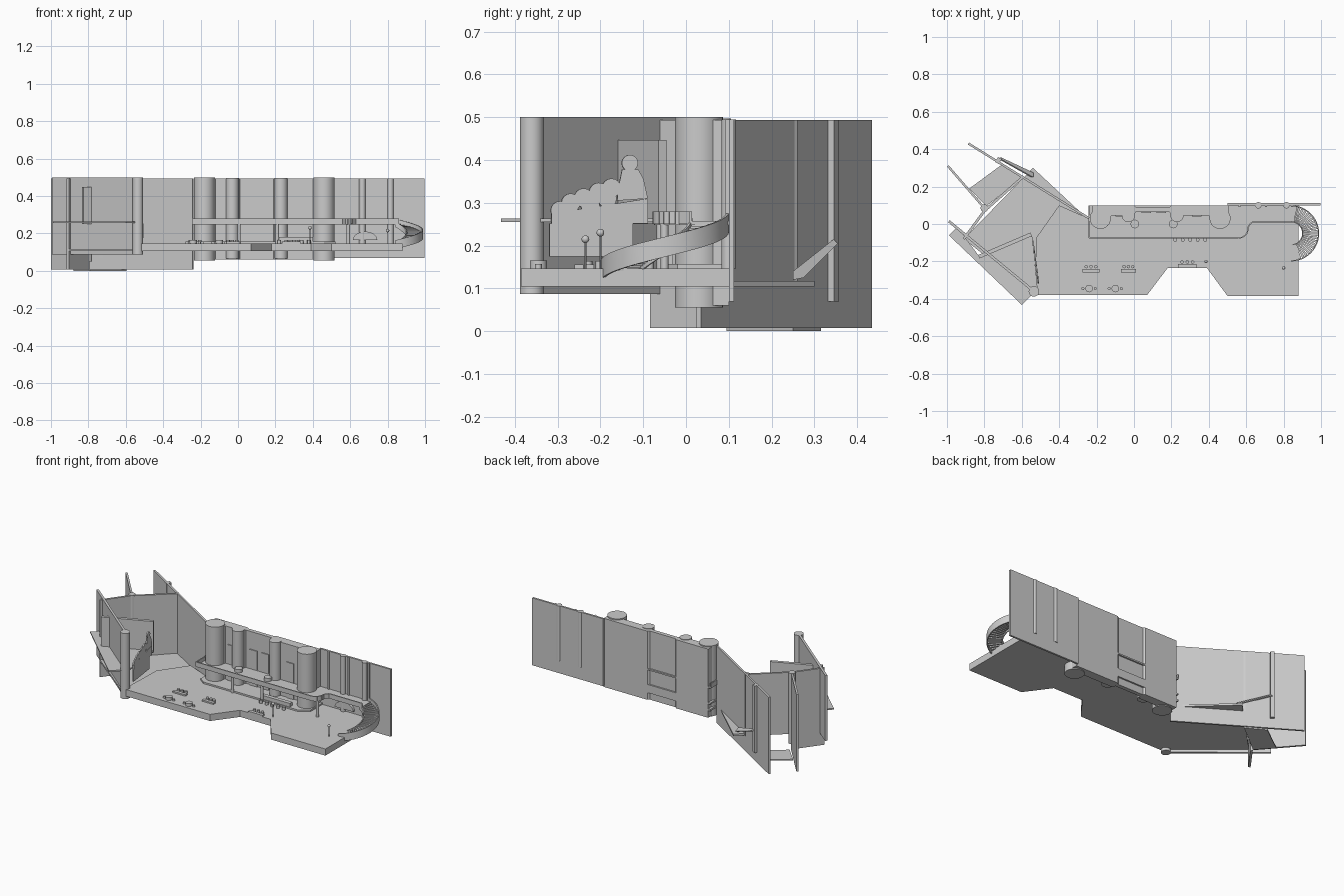
import bpy, bmesh, math
from mathutils import Vector

if "Cube" in bpy.data.objects:
    bpy.data.objects.remove(bpy.data.objects["Cube"])


def finish(name, bm):
    bmesh.ops.recalc_face_normals(bm, faces=bm.faces)
    me = bpy.data.meshes.new(name)
    bm.to_mesh(me)
    bm.free()
    ob = bpy.data.objects.new(name, me)
    bpy.context.collection.objects.link(ob)
    return ob


def extrude(bm, pts, vec):
    f = bm.faces.new([bm.verts.new(p) for p in pts])
    r = bmesh.ops.extrude_face_region(bm, geom=[f], use_keep_orig=True)
    bmesh.ops.translate(bm, vec=vec, verts=[v for v in r["geom"] if isinstance(v, bmesh.types.BMVert)])


def prism(name, pts, z0, z1):
    bm = bmesh.new()
    extrude(bm, [(x, y, z0) for x, y in pts], (0, 0, z1 - z0))
    return finish(name, bm)


def box(name, x0, x1, y0, y1, z0, z1):
    return prism(name, [(x0, y0), (x1, y0), (x1, y1), (x0, y1)], z0, z1)


def wall(name, a, b, t, z0, z1):
    a, b = Vector(a), Vector(b)
    d = (b - a).normalized()
    n = Vector((-d.y, d.x)) * t / 2
    return prism(name, [a - n, b - n, b + n, a + n], z0, z1)


def smooth(ob):
    bpy.ops.object.select_all(action='DESELECT')
    ob.select_set(True)
    bpy.context.view_layer.objects.active = ob
    bpy.ops.object.shade_smooth_by_angle(angle=math.radians(35))


def cyl(name, x, y, r, z0, z1, n=32):
    pts = [(x + r * math.cos(2 * math.pi * i / n), y + r * math.sin(2 * math.pi * i / n)) for i in range(n)]
    ob = prism(name, pts, z0, z1)
    smooth(ob)
    return ob


def rail(name, pts, t, z0, z1):
    for i, (a, b) in enumerate(zip(pts, pts[1:])):
        wall(f"{name}_{i}", a, b, t, z0, z1)


# floor: thin base plate and raised deck with a notched front
front = [(-.53, -.38), (.07, -.38), (.18, -.235), (.39, -.235), (.5, -.385), (.88, -.385)]
prism("base_floor", front + [(.88, .1), (-.24, .1), (-.24, .02), (-.54, .3), (-.91, -.08)], .105, .117)
prism("raised_deck", front + [(.88, .1), (-.22, .1), (-.22, .02), (-.4, .1), (-.52, -.07)], .117, .147)

# long angled wall, cross wall and backstage walls
wall("long_wall", (-.24, .03), (-.885, .43), .012, .008, .493)
wall("left_front_wall", (-.99, .015), (-.535, -.36), .014, .087, .5)
cyl("corner_column", -.535, -.36, .028, .087, .5)
wall("cross_wall_outer", (-.91, -.08), (-.8, .07), .014, .008, .493)
wall("cross_wall_inner", (-.8, .07), (-.59, .255), .014, .105, .493)
wall("fin_wall", (-.995, .31), (-.8, .085), .012, .008, .493)
cyl("fin_post", -.8, .085, .02, .05, .497)
prism("backstage_floor", [(-.71, .315), (-.595, .25), (-.79, .095), (-.88, .19)], 0, .008)
wall("wall_rib", (-.735, .345), (-.715, .333), .03, .07, .493)

# slanted brace outside the long wall
bm = bmesh.new()
extrude(bm, [(-.55, .25, .12), (-.55, .275, .125), (-.72, .355, .205), (-.72, .345, .215), (-.55, .25, .14)], (.012, 0, 0))
finish("slanted_brace", bm)

# theatre terrace on the left with a partition and viewer silhouettes
prism("terrace", [(-.99, -.06), (-.6, -.432), (-.515, -.35), (-.545, -.06), (-.83, -.17), (-.945, -.015)], .255, .263)
wall("partition", (-.83, -.175), (-.55, -.055), .02, .25, .447)
A, B = Vector((-.545, -.09)), Vector((-.515, -.315))
side = Vector((.008, .001, 0))


def panel(name, prof):
    bm = bmesh.new()
    pts = []
    for y, z in prof:
        p = A.lerp(B, (y - A.y) / (B.y - A.y))
        pts.append((p.x, p.y, z))
    extrude(bm, pts, side)
    finish(name, bm)


def disc(y, z, r, n=16):
    return [(y + r * math.cos(2 * math.pi * i / n), z + r * math.sin(2 * math.pi * i / n)) for i in range(n)]


panel("seating_parapet", [(-.32, .175), (-.125, .175), (-.125, .252), (-.32, .252)])
panel("seating_bank", [(-.315, .252), (-.09, .252), (-.09, .31), (-.315, .275)])
panel("standing_viewer", [(-.162, .305), (-.09, .31), (-.1, .355), (-.112, .378), (-.15, .378), (-.158, .34)])
panel("standing_head", disc(-.132, .393, .019))
for i, (y, z) in enumerate([(-.295, .282), (-.27, .3), (-.24, .312), (-.205, .325), (-.175, .335), (-.185, .31), (-.225, .295)]):
    panel(f"seated_viewer_{i}", disc(y, z, .022))

# main building: facade with recess, four columns, doors
prism("facade", [(-.225, .1), (-.225, .03), (-.13, .03), (-.12, .045), (0, .045), (.01, .065), (.19, .065),
                 (.2, .045), (.4, .045), (.41, .03), (.505, .03), (.505, .1), (.2, .1), (.19, .09), (.01, .09), (0, .1)], .06, .493)
for i, x in enumerate((-.18, .46)):
    cyl(f"large_column_{i}", x, .03, .056, .055, .5, 48)
for i, x in enumerate((-.03, .23)):
    cyl(f"small_column_{i}", x, .045, .035, .065, .496)
for i, (x, y) in enumerate([(-.1, .045), (.04, .065), (.12, .065), (.31, .045)]):
    for k, z in enumerate((.15, .262)):
        box(f"door_{i}_{k}", x, x + .05, y - .006, y + .01, z, z + (.09 if k == 0 else .12))

# right rear wall with posts and arched window
box("right_wall", .5, .996, .1, .112, .07, .495)
for i, x in enumerate((.665, .815)):
    cyl(f"wall_post_{i}", x, .1, .017, .147, .495)
for i, x in enumerate((.56, .7, .84)):
    box(f"wall_strip_{i}", x, x + .01, .092, .102, .257, .495)
bm = bmesh.new()
arch = [(.68 + .065 * math.cos(math.pi * i / 16), .085, .165 + .045 * math.sin(math.pi * i / 16)) for i in range(17)]
extrude(bm, arch, (0, .02, 0))
finish("arched_window", bm)

# balcony with a rim that follows its rounded step
step = [(.56 + .05 * math.sin(t * math.pi / 12), -.025 - .05 * math.cos(t * math.pi / 12)) for t in range(7)]
edge = [(-.24, .02), (-.24, -.075)] + step + [(.61, -.015), (.63, .01), (.86, .01)]
prism("balcony_floor", edge + [(.86, .1), (-.24, .1)], .248, .257)
rail("balcony_rim", edge, .007, .25, .28)
rail("balcony_left_rim", [(-.24, .02), (-.24, .1)], .007, .25, .28)
for i, (x, y) in enumerate([(.005, 0), (.21, 0)]):
    cyl(f"balcony_table_{i}", x, y, .023, .257, .277, 24)
for i, (x, y) in enumerate([(.005, -.06), (.21, -.06), (.59, -.05)]):
    cyl(f"balcony_support_{i}", x, y, .009, .147, .25, 16)

# ground level step and bar with stools
prism("building_step", [(-.24, .1), (-.24, -.03), (-.2, -.06), (.46, -.06), (.52, -.02), (.52, .1)], .147, .157)
box("bar_counter", .2, .4, -.055, -.03, .157, .18)
for i in range(5):
    cyl(f"bar_stool_{i}", .22 + i * .04, -.085, .01, .147, .165, 12)

# curved stair with steps and outer and inner stringers
cx, cy, n = .84, -.05, 24
def pol(r, a):
    return (cx + r * math.cos(a), cy + r * math.sin(a))
for i in range(n):
    a0 = math.pi * (.5 - i / n)
    a1 = a0 - math.pi / n * .75
    z = .255 - .115 * i / n
    prism(f"stair_step_{i:02d}", [pol(.065, a0), pol(.143, a0), pol(.143, a1), pol(.065, a1)], z - .012, z)
for name, r, lo, hi in (("outer_stringer", .147, -.022, .025), ("inner_stringer", .062, -.018, .012)):
    bm = bmesh.new()
    prev = None
    for i in range(n + 1):
        a = math.pi * (.5 - i / n)
        z = .253 - .115 * i / n
        ring = [bm.verts.new((*pol(rr, a), z + h)) for rr, h in ((r - .003, lo), (r + .003, lo), (r + .003, hi), (r - .003, hi))]
        if prev:
            for k in range(4):
                bm.faces.new((prev[k], prev[(k + 1) % 4], ring[(k + 1) % 4], ring[k]))
        else:
            bm.faces.new(ring)
        prev = ring
    bm.faces.new(prev)
    smooth(finish(name, bm))

# consoles with back panels, tables and stools on the deck
for i, (x, y, w) in enumerate([(-.23, -.24, .09), (-.03, -.24, .08), (.285, -.215, .1)]):
    box(f"console_{i}", x - w / 2, x + w / 2, y - .02, y, .147, .156)
    for k in (-1, 0, 1):
        cyl(f"console_seat_{i}_{k}", x + k * w / 3.5, y + .012, .009, .147, .164, 12)
for i, x in enumerate((-.24, -.1)):
    cyl(f"round_table_{i}", x, -.345, .02, .147, .165, 24)
    for s in (-1, 1):
        cyl(f"table_stool_{i}_{s}", x + s * .033, -.345, .008, .147, .157, 12)

# ball lamps
for i, (x, y, z) in enumerate([(.385, -.2, .23), (.8, -.235, .215)]):
    cyl(f"lamp_pole_{i}", x, y, .002, .147, z, 8)
    bm = bmesh.new()
    bmesh.ops.create_uvsphere(bm, u_segments=16, v_segments=10, radius=.009)
    bmesh.ops.translate(bm, vec=(x, y, z), verts=bm.verts)
    smooth(finish(f"lamp_ball_{i}", bm))
